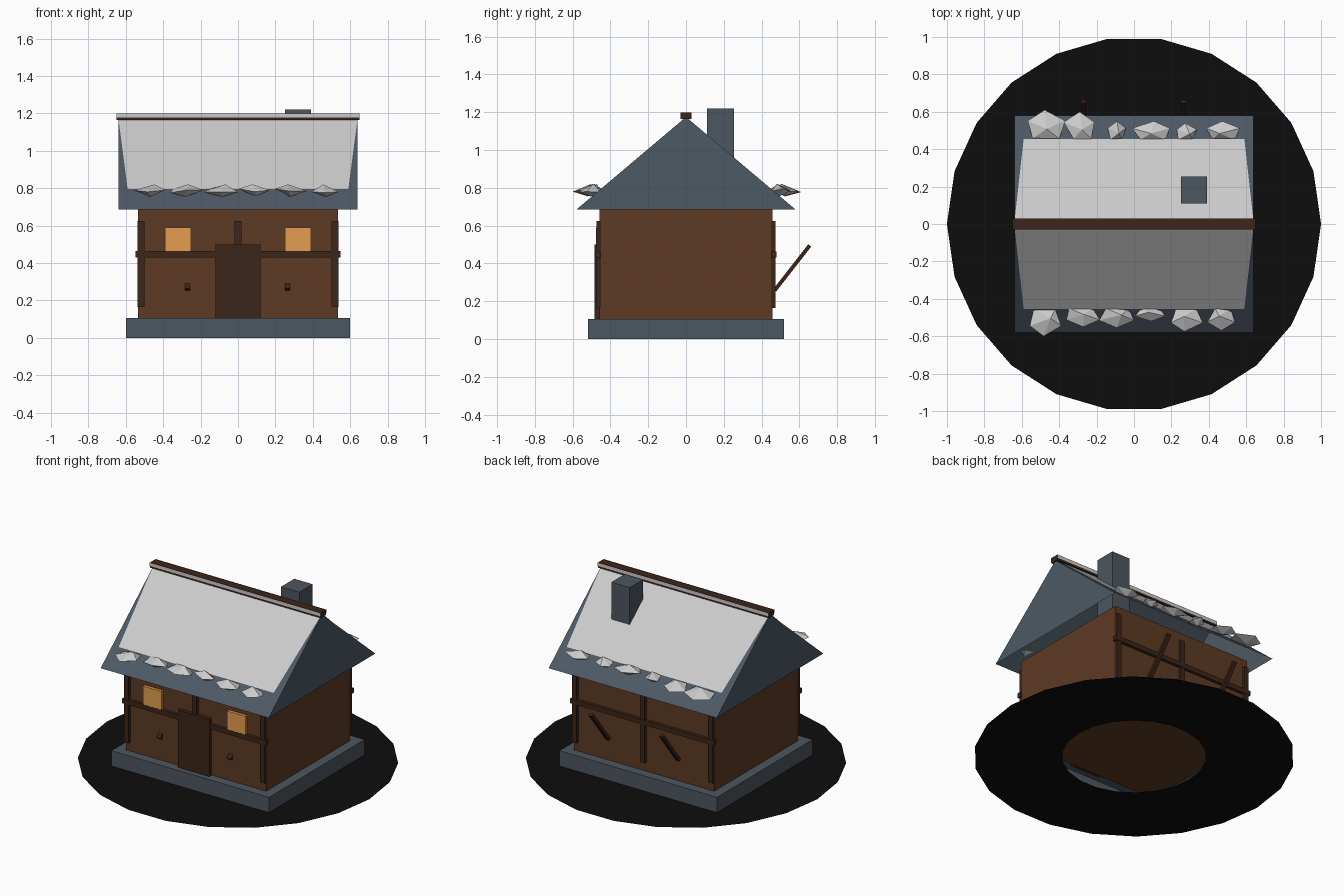
import bpy, bmesh, math, random
from mathutils import Matrix, Vector

if "Cube" in bpy.data.objects:
    bpy.data.objects.remove(bpy.data.objects["Cube"])

random.seed(4)


def mat(name, r, g, b):
    m = bpy.data.materials.new(name)
    m.diffuse_color = (r, g, b, 1)
    m.use_nodes = True
    m.node_tree.nodes["Principled BSDF"].inputs["Base Color"].default_value = m.diffuse_color
    return m


WOOD = mat("wall_wood", .11, .043, .017)
DARK = mat("dark_timber", .045, .018, .009)
STONE = mat("stone", .075, .095, .115)
SLATE = mat("slate", .075, .1, .13)
SNOW = mat("snow", .56, .57, .59)
GLOW = mat("window_glow", .78, .34, .08)
SOOT = mat("dark_ground", .004, .004, .004)


def mesh_obj(name, verts, faces, m):
    me = bpy.data.meshes.new(name)
    me.from_pydata(verts, [], faces)
    me.materials.append(m)
    ob = bpy.data.objects.new(name, me)
    bpy.context.collection.objects.link(ob)
    return ob


def box(name, x, y, z, m, open_bottom=False):
    """Box from (min, max) ranges along each axis."""
    v = [(a, b, c) for c in z for b in y for a in x]
    f = [(4, 5, 7, 6), (0, 1, 5, 4), (1, 3, 7, 5), (3, 2, 6, 7), (2, 0, 4, 6)]
    if not open_bottom:
        f.append((0, 2, 3, 1))
    return mesh_obj(name, v, f, m)


# Flat ground ring with 22 sides
N = 22
ring = [(r * math.cos(2 * math.pi * i / N), r * math.sin(2 * math.pi * i / N), 0)
        for r in (.45, 1) for i in range(N)]
mesh_obj("ground_ring", ring,
         [(i, N + i, N + (i + 1) % N, (i + 1) % N) for i in range(N)], SOOT)

# Stone footing, walls and chimney
box("foundation", (-.6, .6), (-.52, .52), (0, .105), STONE, open_bottom=True)
box("walls", (-.535, .535), (-.457, .457), (.1, .685), WOOD)
box("chimney", (.25, .39), (.11, .255), (.78, 1.22), STONE)

# Gabled roof shell, open underneath
EAVE, RIDGE, HALF = .685, 1.175, .58
rv = [(x, y, z) for x in (-.64, .64)
      for y, z in ((-HALF, EAVE), (HALF, EAVE), (0, RIDGE))]
mesh_obj("roof", rv, [(0, 3, 5, 2), (4, 1, 2, 5), (0, 2, 1), (3, 4, 5)], SLATE)


def roof_z(y):
    return EAVE + (HALF - abs(y)) * (RIDGE - EAVE) / HALF


# Ridge beam
box("ridge_beam", (-.65, .65), (-.03, .03), (1.165, 1.2), DARK)

for s, side in ((-1, "front"), (1, "back")):
    # Snow sheet on the slope and snow strip along the ridge
    up, low = .005, .455
    quad = [(-.59, s * low, roof_z(low) + .006), (.59, s * low, roof_z(low) + .006),
            (.64, s * up, roof_z(up) + .006), (-.64, s * up, roof_z(up) + .006)]
    mesh_obj(side + "_snow_sheet", quad, [(0, 1, 2, 3)[::-s]], SNOW)
    y = s * .032
    mesh_obj(side + "_ridge_snow",
             [(-.65, y, 1.177), (.65, y, 1.177), (.65, y, 1.2), (-.65, y, 1.2)],
             [(0, 1, 2, 3)[::-s]], SNOW)

    # Timber frame: three posts and a rail
    def ys(depth):
        return tuple(sorted((s * .45, s * depth)))
    for px in (-.518, 0, .518):
        box(side + "_post", (px - .018, px + .018), ys(.475), (.165, .625), DARK)
    box(side + "_rail", (-.547, .547), ys(.478), (.43, .463), DARK)

    # Slanted braces, leaning towards the back on both sides
    for bx in (-.27, .265):
        a, b = Vector((bx, s * .47, .258)), Vector((bx, s * .47 + .185, .495))
        br = box(side + "_brace", (-.014, .014), (-.01, .01), (0, (b - a).length), DARK)
        br.matrix_world = (Matrix.Translation(a) @
                           (b - a).to_track_quat('Z', 'Y').to_matrix().to_4x4())
        br.rotation_euler = (-math.atan2(.185, .237), 0, 0)
        br.location = a

# Door and glowing windows on the front
box("door", (-.12, .12), (-.484, -.45), (.105, .5), DARK)
for wx in (-.32, .32):
    box("window", (wx - .07, wx + .07), (-.477, -.45), (.44, .59), GLOW)


# Faceted snow lumps along the eaves: (left x, right x, outer y)
def lump(name, x0, x1, outer, s):
    inner, n = .44, 5
    cx, cy, hx, hy = (x0 + x1) / 2, (inner + outer) / 2, (x1 - x0) / 2, (outer - inner) / 2
    z = .785
    v = []
    for i in range(n):
        a = math.pi / 2 + 2 * math.pi * i / n
        j = random.uniform(-.15, .15)
        v.append((cx + hx * (math.cos(a) + j), s * (cy + hy * math.sin(a)),
                  z + random.uniform(-.01, .012)))
    v += [(cx + random.uniform(-.3, .3) * hx, s * (cy - .2 * hy), z + .035),
          (cx, s * cy, z - .03)]
    f = [(i, (i + 1) % n, n)[::s] for i in range(n)]
    f += [((i + 1) % n, i, n + 1)[::s] for i in range(n)]
    mesh_obj(name, v, f, SNOW)


for l in ((-.57, -.37, .61), (-.37, -.2, .6), (-.15, -.04, .55),
          (-.01, .2, .55), (.22, .34, .54), (.39, .57, .55)):
    lump("back_snow_lump", *l, 1)
for l in ((-.57, -.37, .6), (-.38, -.19, .55), (-.19, .02, .555),
          (.01, .18, .52), (.2, .36, .575), (.39, .55, .57)):
    lump("front_snow_lump", *l, -1)
